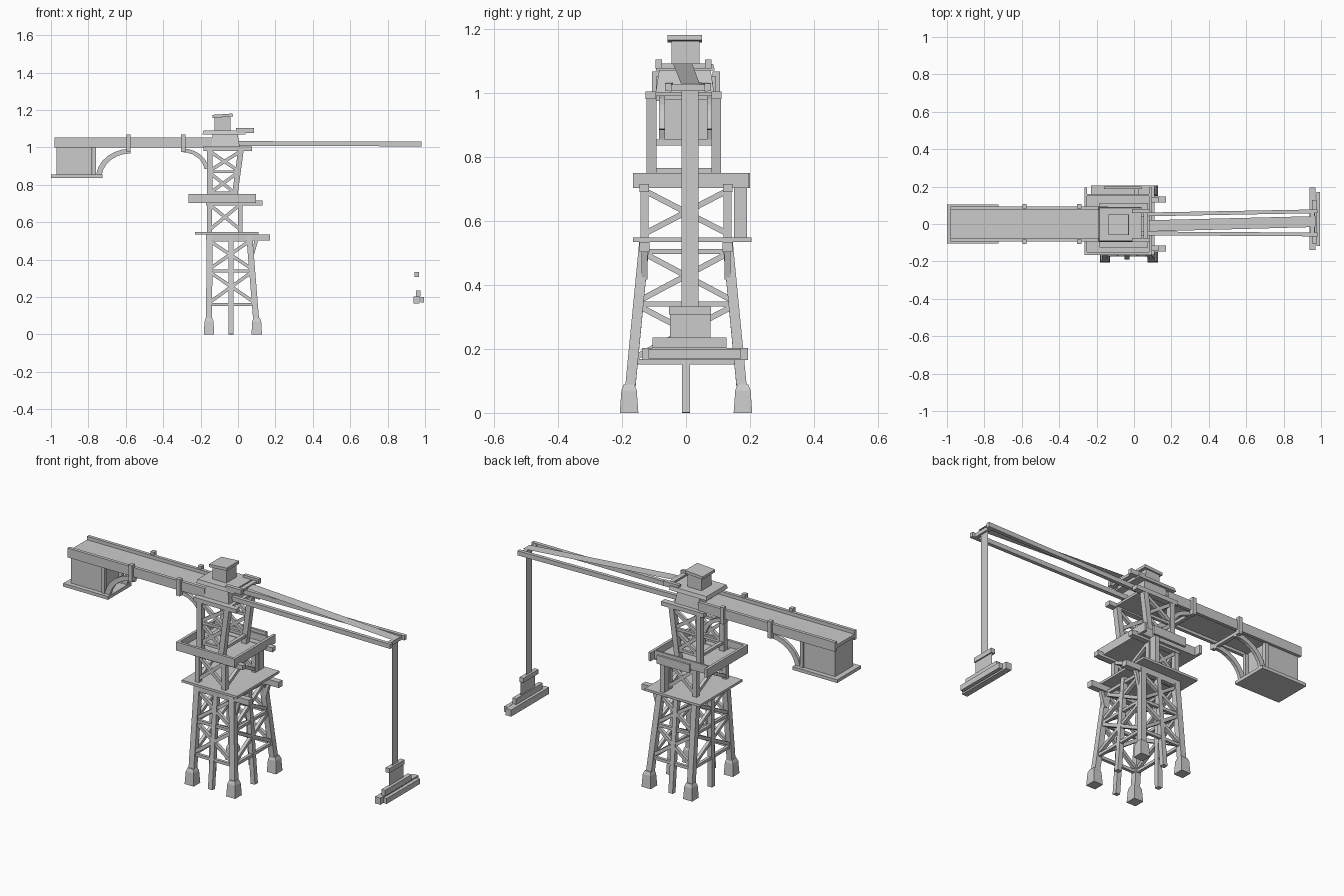
import bpy, math
from mathutils import Vector

grey = bpy.data.materials.new("weathered_grey")
grey.diffuse_color = (0.6, 0.6, 0.6, 1)


def mesh(name, verts, faces):
    me = bpy.data.meshes.new(name)
    me.from_pydata([tuple(v) for v in verts], [], faces)
    me.materials.append(grey)
    ob = bpy.data.objects.new(name, me)
    bpy.context.collection.objects.link(ob)
    return ob


HEX = [(3, 2, 1, 0), (4, 5, 6, 7), (0, 1, 5, 4), (1, 2, 6, 5), (2, 3, 7, 6), (3, 0, 4, 7)]


def frustum(name, b, t, z0, z1):
    """Block between two (x0, x1, y0, y1) rectangles."""
    ring = lambda r, z: [(r[0], r[2], z), (r[1], r[2], z), (r[1], r[3], z), (r[0], r[3], z)]
    return mesh(name, ring(b, z0) + ring(t, z1), HEX)


def box(name, x0, x1, y0, y1, z0, z1):
    return frustum(name, (x0, x1, y0, y1), (x0, x1, y0, y1), z0, z1)


def strut(name, a, b, w=0.02, h=None):
    """Square bar from a to b."""
    a, b = Vector(a), Vector(b)
    h = h or w
    d = (b - a).normalized()
    ref = Vector((0, 1, 0)) if abs(d.y) < 0.5 else Vector((1, 0, 0))
    v = d.cross(ref).normalized() * h / 2
    u = v.normalized().cross(d) * w / 2
    corners = [-u - v, u - v, u + v, -u + v]
    return mesh(name, [a + c for c in corners] + [b + c for c in corners], HEX)


def lerp(a, b, t):
    return Vector(a).lerp(Vector(b), t)


def at_z(leg, z):
    a, b = leg
    return lerp(a, b, (z - a[2]) / (b[2] - a[2]))


def cross_brace(name, l, r, z0, z1, w=0.018):
    strut(name, at_z(l, z0), at_z(r, z1), w)
    strut(name, at_z(l, z1), at_z(r, z0), w)


# lower tower: four leaning legs on tapered footings
legs = {}
for sx in (0, 1):
    for sy in (-1, 1):
        x0, x1 = ((-0.155, -0.152), (0.1, 0.06))[sx]
        leg = ((x0, sy * 0.178, 0.04), (x1, sy * 0.13, 0.535))
        legs[sx, sy] = leg
        strut("lower_leg", *leg, 0.032)
        y = sy * 0.178
        frustum("footing", (x0 - .028, x0 + .028, y - .029, y + .029),
                (x0 - .024, x0 + .024, y - .024, y + .024), 0, 0.07)
        frustum("footing_cap", (x0 - .024, x0 + .024, y - .024, y + .024),
                (x0 - .017, x0 + .017, y - .017, y + .017), 0.07, 0.088)

# four sides of lower tower: mid posts, rails and crossed braces
for a, b in [((0, -1), (1, -1)), ((1, -1), (1, 1)), ((1, 1), (0, 1)), ((0, 1), (0, -1))]:
    l, r = legs[a], legs[b]
    p, q = lerp(l[0], r[0], 0.5), lerp(l[1], r[1], 0.5)
    if a[1] == b[1]:
        p.x = q.x = -0.038
    p.z = 0
    strut("mid_post", p, q, 0.026)
    for z in (0.16, 0.34, 0.505):
        strut("lower_rail", at_z(l, z), at_z(r, z), 0.016)
    cross_brace("lower_brace", l, r, 0.17, 0.335)
    cross_brace("lower_brace", l, r, 0.35, 0.5)

# lower deck and its bearer beams
box("lower_deck", -0.23, 0.11, -0.165, 0.205, 0.535, 0.548)
for y in (-0.13, 0.13):
    box("lower_bearer", -0.17, 0.17, y - .016, y + .016, 0.503, 0.535)
    strut("bearer_knee", (0.075, y, 0.42), (0.1, y, 0.51), 0.018)

# middle tier
mid = {(sx, sy): ((x, sy * .13, .548), (x, sy * .13, .705))
       for sx, x in ((0, -0.152), (1, 0.012)) for sy in (-1, 1)}
for leg in mid.values():
    strut("middle_leg", *leg, 0.025)
for a, b in [((0, -1), (1, -1)), ((1, -1), (1, 1)), ((1, 1), (0, 1)), ((0, 1), (0, -1))]:
    cross_brace("middle_brace", mid[a], mid[b], 0.56, 0.695)
box("rear_post", -0.0, 0.025, 0.15, 0.19, 0.548, 0.705)

# upper deck with raised rim
box("upper_deck", -0.255, 0.09, -0.155, 0.155, 0.703, 0.713)
box("front_rim", -0.265, 0.095, -0.165, -0.15, 0.703, 0.75)
box("rear_rim", -0.265, 0.095, 0.15, 0.16, 0.703, 0.75)
box("rear_outer_rim", -0.16, 0.04, 0.187, 0.2, 0.703, 0.75)
for x in (-0.265, 0.08):
    box("side_rim", x, x + .015, -0.165, 0.195, 0.703, 0.75)
for y in (-0.13, 0.13):
    box("upper_bearer", -0.17, 0.13, y - .015, y + .015, 0.69, 0.715)

# upper tier with leaning front-right legs
for y in (-0.108, 0.095):
    l = ((-0.152, y, 0.71), (-0.152, y, 0.99))
    r = ((-0.022, y, 0.71), (0.016, y, 0.99))
    strut("upper_leg", *l, 0.03)
    strut("upper_leg", *r, 0.03)
    cross_brace("upper_brace", l, r, 0.755, 0.865)
    cross_brace("upper_brace", l, r, 0.875, 0.98)
    for z in (0.757, 0.87):
        strut("upper_rail", at_z(l, z), at_z(r, z), 0.015)
for x in (-0.152, -0.016):
    box("cross_rail", x - .01, x + .01, -0.1, 0.09, 0.75, 0.765)
for y in (-0.11, 0.095):
    box("head_beam", -0.185, 0.075, y - .016, y + .016, 0.982, 1.005)

# cabin, roof and cupola
box("cabin_floor", -0.175, 0.03, -0.1, 0.09, 0.99, 1.003)
frustum("cabin", (-.155, .01, -.095, .088), (-.13, -.005, -.082, .075), 1.0, 1.085)
frustum("cabin_roof", (-.19, .04, -.095, .09), (-.185, .04, -.09, .085), 1.07, 1.09)
for y in (-0.085, 0.07):
    box("roof_arm", -0.01, 0.085, y - .01, y + .01, 1.077, 1.104)
box("cable_drum", 0.05, 0.075, -0.075, 0.06, 1.077, 1.092)
box("cupola", -0.125, -0.04, -0.045, 0.042, 1.088, 1.162)
strut("cupola_roof", (-0.137, -0.004, 1.166), (-0.028, -0.004, 1.173), 0.108, 0.016)

# rear walkway trough
box("walkway_floor", -0.98, -0.13, -0.085, 0.085, 1.015, 1.033)
for s in (-1, 1):
    box("walkway_side", -0.98, -0.14, s * .085 - .009, s * .085 + .009, 1.0, 1.052)
    for x in (-0.585, -0.293):
        box("walkway_clip", x - .011, x + .011, s * .095 - .012, s * .095 + .012, 0.975, 1.068)
for x in (-0.585, -0.293):
    box("clip_tie", x - .01, x + .01, -0.09, 0.09, 0.978, 0.995)

# counterweight house
box("counterweight", -0.97, -0.78, -0.078, 0.078, 0.85, 1.016)
box("counterweight_base", -1.0, -0.725, -0.103, 0.103, 0.836, 0.854)


# curved brackets under walkway
def arc(name, cx, cz, rx, rz, y, flip):
    pts = [(cx + flip * rx * math.cos(t), y, cz + rz * math.sin(t))
           for t in [math.radians(8 + 82 * i / 6) for i in range(7)]]
    prof = []
    for k in (1.0, 0.84):
        prof.append([Vector((cx + (p[0] - cx) * k, 0, cz + (p[2] - cz) * k)) for p in pts])
    vs = [v + Vector((0, y + d, 0)) for d in (-.009, .009) for row in prof for v in row]
    n = 7
    fs = [(0, n, 3 * n, 2 * n), (n - 1, 3 * n - 1, 4 * n - 1, 2 * n - 1)]
    for i in range(n - 1):
        fs += [(i, i + 1, n + i + 1, n + i), (2 * n + i, 3 * n + i, 3 * n + i + 1, 2 * n + i + 1),
               (i, 2 * n + i, 2 * n + i + 1, i + 1), (n + i, n + i + 1, 3 * n + i + 1, 3 * n + i)]
    mesh(name, vs, fs)


for y in (-0.075, 0.075):
    box("house_post", -0.778, -0.758, y - .01, y + .01, 0.85, 1.005)
    arc("rear_bracket", -0.575, 0.835, 0.185, 0.158, y, -1)
    arc("tower_bracket", -0.3, 0.87, 0.145, 0.125, y, 1)

# boom rails
for y0, y1 in ((-0.05, -0.056), (0.05, 0.068)):
    strut("boom_rail", (0.0, y0, 1.021), (0.98, y1, 1.018), 0.02, 0.025)
box("boom_tip", 0.945, 0.965, -0.05, 0.06, 1.006, 1.026)

# flat cable bands
mesh("stay_cable", [(0.08, -0.04, 1.091), (0.97, -0.016, 1.03), (0.97, 0.042, 1.03),
                    (0.08, 0.02, 1.091)], [(0, 1, 2, 3)])
mesh("hoist_cable", [(0.955, -0.014, 0.33), (0.955, 0.039, 0.33), (0.955, 0.039, 1.02),
                     (0.955, -0.014, 1.02)], [(0, 1, 2, 3)])

# hanging load
mesh("hook_plate", [(0.96, -0.05, 0.2), (0.96, 0.077, 0.2), (0.96, 0.077, 0.32),
                    (0.96, -0.05, 0.32)], [(0, 1, 2, 3)])
box("hook_bar", 0.943, 0.967, -0.053, 0.078, 0.308, 0.333)
box("load_cap", 0.953, 0.976, -0.105, 0.127, 0.203, 0.235)
box("load_beam", 0.937, 0.97, -0.138, 0.194, 0.166, 0.203)
box("load_slat", 0.975, 0.995, -0.118, 0.172, 0.17, 0.2)
